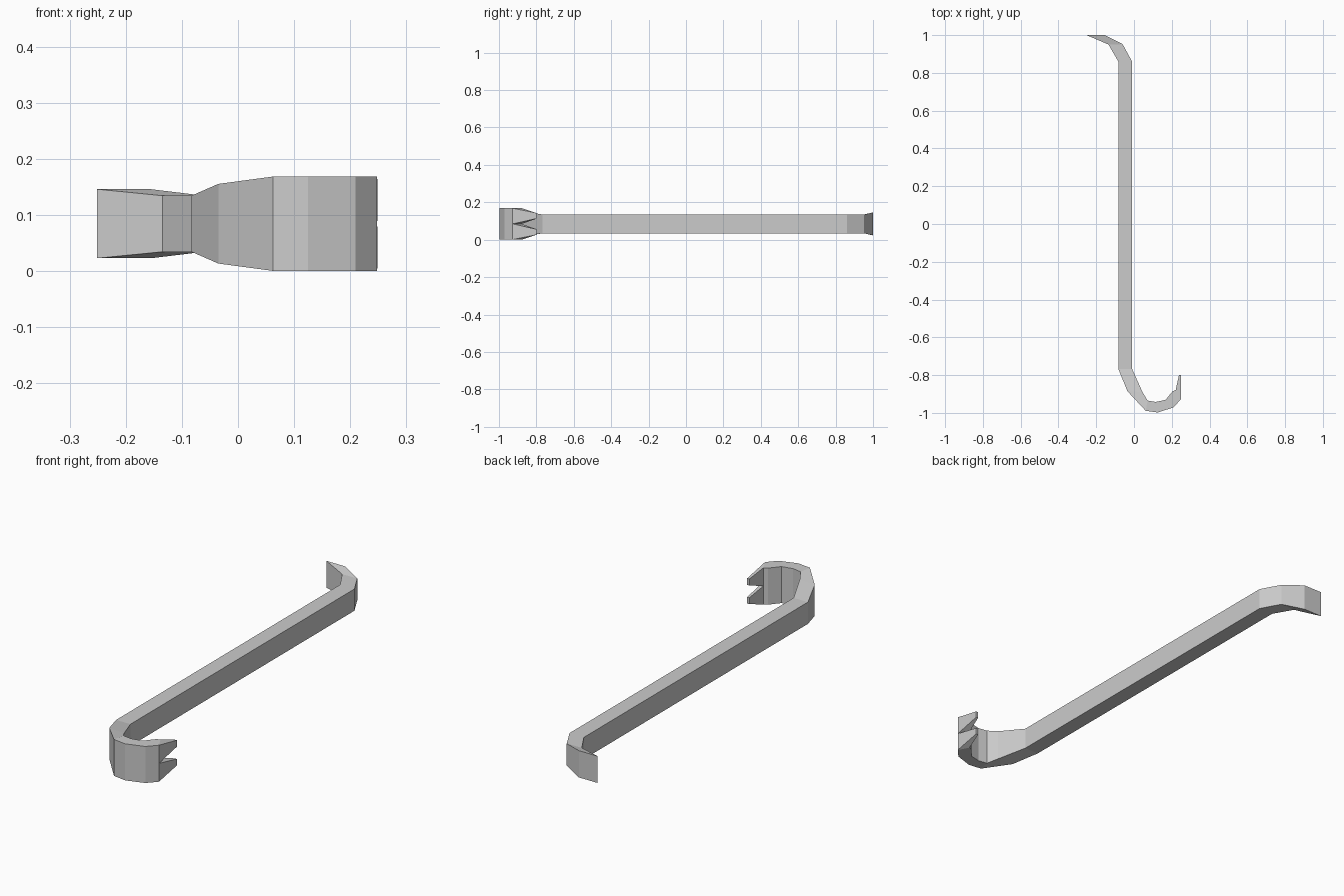
import bpy, bmesh

if "Cube" in bpy.data.objects:
    bpy.data.objects.remove(bpy.data.objects["Cube"])

MID = 0.0845  # height of the bar's centre line

steel = bpy.data.materials.new("grey_steel")
steel.diffuse_color = (0.6, 0.6, 0.6, 1)
steel.use_nodes = True
steel.node_tree.nodes["Principled BSDF"].inputs["Base Color"].default_value = steel.diffuse_color

# Cross-sections along the bar: outer edge, inner edge, half height
SECTIONS = [
    ((-0.251, 1.0), (-0.155, 1.0), 0.0615),       # chisel tip
    ((-0.135, 0.95), (-0.06, 0.952), 0.05),
    ((-0.083, 0.86), (-0.01, 0.86), 0.05),        # straight shaft
    ((-0.083, -0.767), (-0.01, -0.767), 0.05),
    ((-0.035, -0.885), (0.045, -0.89), 0.071),    # hook
    ((0.062, -0.989), (0.072, -0.935), 0.084),
    ((0.125, -0.998), (0.115, -0.942), 0.084),
    ((0.209, -0.971), (0.167, -0.931), 0.084),
    ((0.248, -0.928), (0.204, -0.886), 0.084),
    ((0.248, -0.928), (0.221, -0.878), 0.084),    # root of the claws
]
CLAW_TIP = ((0.249, -0.80), (0.238, -0.80))


def ring(bm, outer, inner, z0, z1):
    return [bm.verts.new((*p, z)) for p, z in
            ((outer, z0), (inner, z0), (inner, z1), (outer, z1))]


def bridge(bm, a, b):
    for i in range(4):
        j = (i + 1) % 4
        bm.faces.new((a[i], a[j], b[j], b[i]))


bm = bmesh.new()

# Shaft and hook
rings = [ring(bm, o, i, MID - h, MID + h) for o, i, h in SECTIONS]
bm.faces.new(rings[0])
for a, b in zip(rings, rings[1:]):
    bridge(bm, a, b)

# Split the open end at mid height so both claws join there
end = rings[-1]
for a, b in ((end[1], end[2]), (end[0], end[3])):
    bmesh.utils.edge_split(bm.edges.get((a, b)), a, 0.5)

# Pair of tapered claws with a V notch between them
outer, inner, h = SECTIONS[-1]
for s in (-1, 1):
    root = ring(bm, outer, inner, MID, MID + s * h)
    tip = ring(bm, *CLAW_TIP, MID + s * 0.028, MID + s * 0.058)
    bridge(bm, root, tip)
    bm.faces.new(tip)

bmesh.ops.remove_doubles(bm, verts=bm.verts, dist=1e-4)
bmesh.ops.recalc_face_normals(bm, faces=bm.faces)

mesh = bpy.data.meshes.new("pry_bar")
bm.to_mesh(mesh)
bm.free()
mesh.materials.append(steel)
bpy.context.collection.objects.link(bpy.data.objects.new("pry_bar", mesh))
